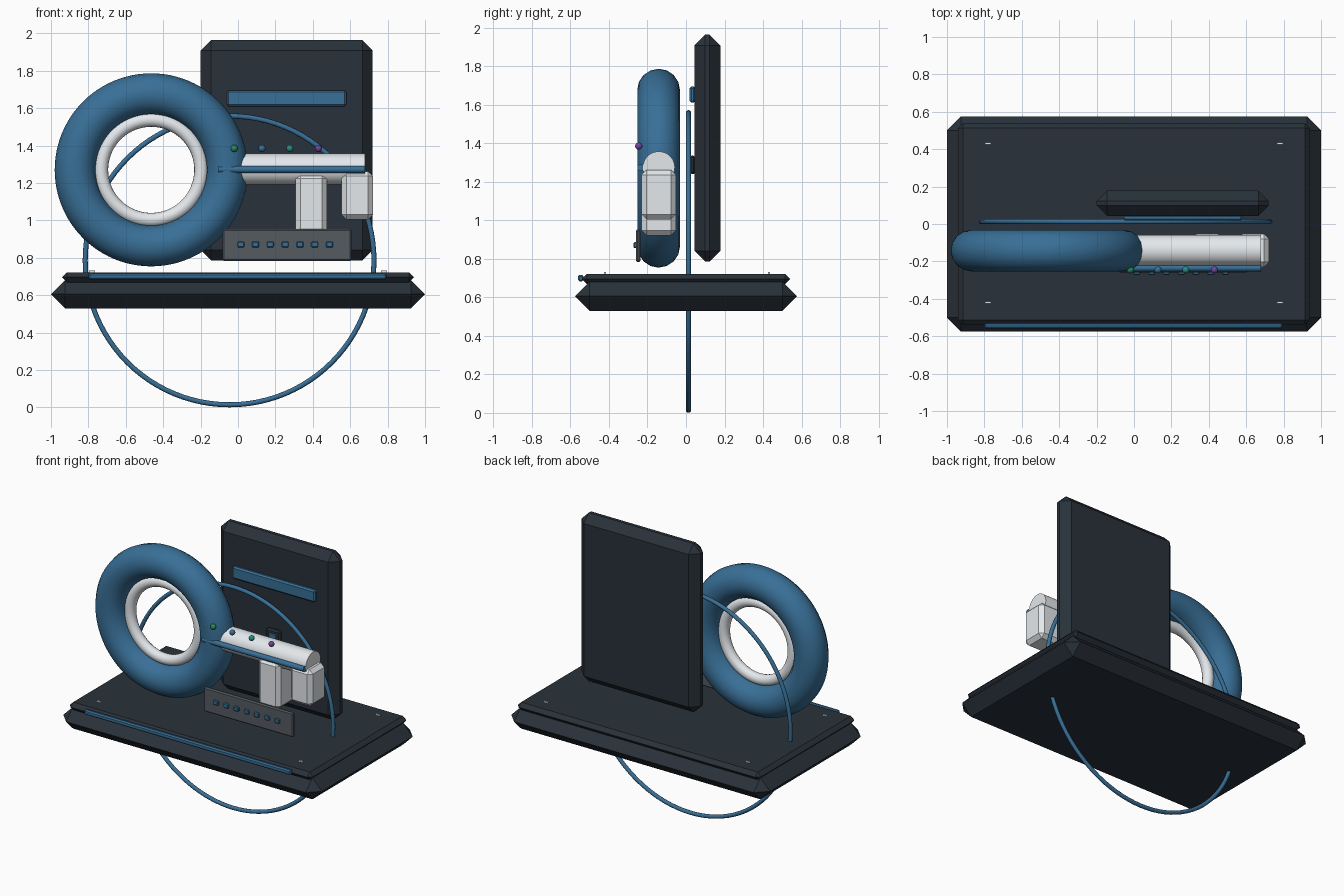
import bpy, bmesh, math

if "Cube" in bpy.data.objects:
    bpy.data.objects.remove(bpy.data.objects["Cube"])


def material(name, rgb):
    m = bpy.data.materials.new(name)
    m.diffuse_color = (*rgb, 1)
    m.use_nodes = True
    m.node_tree.nodes["Principled BSDF"].inputs["Base Color"].default_value = m.diffuse_color
    return m


DARK = material("dark", (0.022, 0.031, 0.042))
BLUE = material("blue", (0.04, 0.16, 0.31))
WHITE = material("white", (0.78, 0.81, 0.84))
GREY = material("slate", (0.09, 0.105, 0.12))
GREEN = material("green", (0.02, 0.25, 0.10))
TEAL = material("teal", (0.02, 0.27, 0.22))
PURPLE = material("purple", (0.17, 0.06, 0.32))


def box(name, x, y, z, mat, bevel=0.0):
    """Box from (min, max) ranges with a single-segment chamfer."""
    bm = bmesh.new()
    bmesh.ops.create_cube(bm, size=1)
    for v in bm.verts:
        for i, (lo, hi) in enumerate((x, y, z)):
            v.co[i] = hi if v.co[i] > 0 else lo
    if bevel:
        bmesh.ops.bevel(bm, geom=bm.edges[:], offset=bevel, segments=1,
                        affect='EDGES', clamp_overlap=True)
    me = bpy.data.meshes.new(name)
    bm.to_mesh(me)
    bm.free()
    ob = bpy.data.objects.new(name, me)
    bpy.context.collection.objects.link(ob)
    me.materials.append(mat)
    return ob


def finish(name, mat):
    ob = bpy.context.object
    ob.name = name
    ob.data.materials.append(mat)
    bpy.ops.object.shade_smooth_by_angle(angle=math.radians(40))
    return ob


def ring(name, loc, major, minor, mat, seg=96, sides=16):
    bpy.ops.mesh.primitive_torus_add(location=loc, rotation=(math.pi / 2, 0, 0),
                                     major_radius=major, minor_radius=minor,
                                     major_segments=seg, minor_segments=sides)
    return finish(name, mat)


def rod(name, x0, x1, y, z, r, mat, sides=32):
    bpy.ops.mesh.primitive_cylinder_add(vertices=sides, radius=r, depth=x1 - x0,
                                        location=((x0 + x1) / 2, y, z),
                                        rotation=(0, math.pi / 2, 0))
    return finish(name, mat)


# Chamfered base, top plate, front light strip
box("base", (-1, 1), (-0.575, 0.575), (0.53, 0.68), DARK, 0.0745)
box("base_top_plate", (-0.94, 0.94), (-0.54, 0.54), (0.668, 0.722), DARK, 0.026)
box("base_front_strip", (-0.80, 0.795), (-0.56, -0.532), (0.683, 0.717), BLUE, 0.008)

# Small corner pins
for sx in (-1, 1):
    for y in (-0.42, 0.43):
        box("corner_pin", (sx * 0.78 - 0.016, sx * 0.78 + 0.016),
            (y - 0.005, y + 0.005), (0.715, 0.731), WHITE)

# Upright back panel with strip and small port
box("back_panel", (-0.20, 0.72), (0.044, 0.178), (0.786, 1.963), DARK, 0.055)
box("back_panel_strip", (-0.06, 0.58), (0.018, 0.05), (1.61, 1.695), BLUE, 0.01)
box("panel_port", (0.20, 0.31), (0.02, 0.05), (1.24, 1.335), DARK, 0.01)
box("panel_port_face", (0.225, 0.285), (0.013, 0.03), (1.27, 1.31), BLUE, 0.004)

# Thin hoop passing through the base
ring("thin_hoop", (-0.045, 0.013, 0.786), 0.772, 0.0135, BLUE, 96, 10)

# Thick ring with pale inner ring
ring("thick_ring", (-0.464, -0.142, 1.27), 0.405, 0.111, BLUE)
ring("inner_ring", (-0.464, -0.142, 1.27), 0.267, 0.037, WHITE)

# Horizontal arm with front rail
rod("arm", -0.06, 0.68, -0.141, 1.274, 0.083, WHITE)
rod("arm_rail", -0.105, 0.68, -0.235, 1.272, 0.018, BLUE, 16)

# Blocks hanging beneath the arm
box("arm_block_inner", (0.307, 0.475), (-0.23, -0.053), (0.92, 1.25), WHITE, 0.026)
box("arm_block_outer", (0.553, 0.722), (-0.23, -0.053), (1.005, 1.262), WHITE, 0.026)

# Coloured indicator beads
for x, mat in zip((-0.02, 0.128, 0.277, 0.43), (GREEN, BLUE, TEAL, PURPLE)):
    bpy.ops.mesh.primitive_uv_sphere_add(segments=16, ring_count=10, radius=0.019,
                                         location=(x, -0.245, 1.385))
    finish("indicator_bead", mat)

# Control strip with seven buttons
box("control_strip", (-0.083, 0.607), (-0.26, -0.236), (0.782, 0.953), GREY, 0.008)
for i in range(7):
    x = 0.015 + i * 0.079
    box("control_button", (x - 0.019, x + 0.019), (-0.272, -0.255),
        (0.855, 0.887), BLUE, 0.005)
